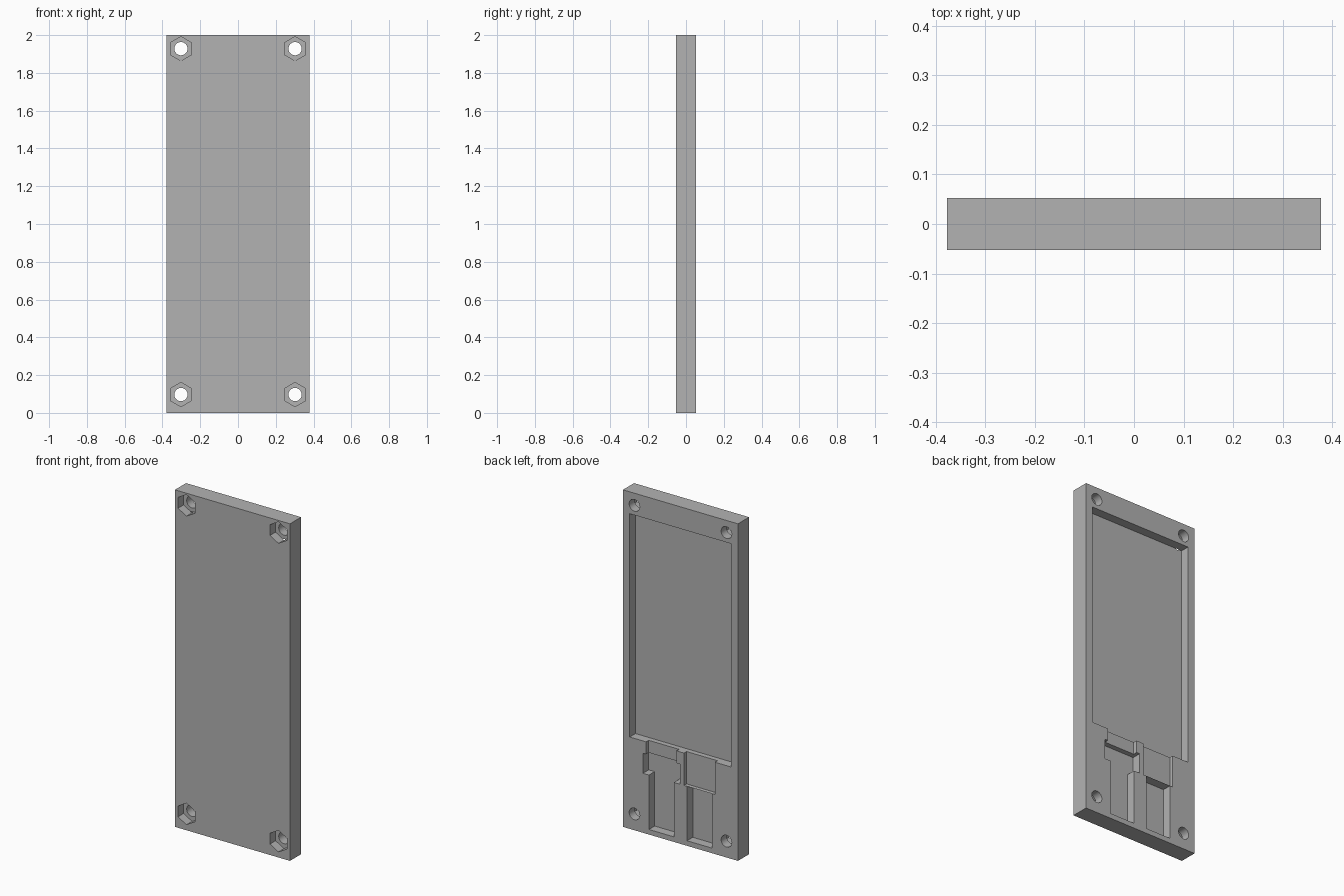
import bpy
import math

cube = bpy.data.objects.get("Cube")
if cube:
    bpy.data.objects.remove(cube, do_unlink=True)

WIDTH, THICK, HEIGHT = 0.755, 0.104, 2.0
BACK = THICK / 2
DEEP, SHALLOW = 0.054, 0.024

grey = bpy.data.materials.new("plain grey")
grey.use_nodes = True
colour = (0.448, 0.448, 0.448, 1)
grey.diffuse_color = colour
grey.node_tree.nodes["Principled BSDF"].inputs["Base Color"].default_value = colour


def box(name, x0, x1, y0, y1, z0, z1):
    bpy.ops.mesh.primitive_cube_add(
        size=1, location=((x0 + x1) / 2, (y0 + y1) / 2, (z0 + z1) / 2))
    ob = bpy.context.object
    ob.name = name
    ob.scale = (x1 - x0, y1 - y0, z1 - z0)
    bpy.ops.object.transform_apply(location=True, rotation=False, scale=True)
    return ob


def prism(name, sides, radius, x, z, y0, y1):
    bpy.ops.mesh.primitive_cylinder_add(
        vertices=sides, radius=radius, depth=y1 - y0,
        location=(x, (y0 + y1) / 2, z), rotation=(math.pi / 2, 0, 0))
    ob = bpy.context.object
    ob.name = name
    return ob


def cut(body, cutter):
    mod = body.modifiers.new("cut", "BOOLEAN")
    mod.operation = "DIFFERENCE"
    mod.solver = "EXACT"
    mod.object = cutter
    bpy.context.view_layer.objects.active = body
    bpy.ops.object.modifier_apply(modifier=mod.name)
    bpy.data.objects.remove(cutter, do_unlink=True)


def pocket(name, x0, x1, z0, z1, depth):
    cut(plate, box(name, x0, x1, BACK - depth, BACK + 0.1, z0, z1))


# Main plate
plate = box("case_plate", -WIDTH / 2, WIDTH / 2, -BACK, BACK, 0, HEIGHT)
plate.data.materials.append(grey)

# Board pocket in the back
pocket("board_pocket", -0.333, 0.333, 0.545, 1.87, DEEP)

# Left cable channel: shallow neck, wide plug seat, narrow slot
pocket("left_neck", 0.026, 0.226, 0.46, 0.56, SHALLOW)
pocket("left_plug_seat", 0.004, 0.246, 0.353, 0.472, DEEP)
pocket("left_slot", 0.043, 0.207, 0.03, 0.36, DEEP)

# Right cable channel: shallow plug seat, narrow slot
pocket("right_plug_seat", -0.226, -0.023, 0.353, 0.56, SHALLOW)
pocket("right_slot", -0.207, -0.043, 0.03, 0.353, DEEP)

# Corner screw holes with hexagonal nut recesses in the front
for x in (-0.302, 0.302):
    for z in (0.097, 1.928):
        cut(plate, prism("screw_hole", 32, 0.035, x, z, -0.2, 0.2))
        cut(plate, prism("nut_recess", 6, 0.064, x, z, -0.2, -BACK + 0.052))

bpy.ops.object.select_all(action="DESELECT")
plate.select_set(True)
bpy.context.view_layer.objects.active = plate
bpy.ops.object.shade_smooth_by_angle(angle=math.radians(30))
